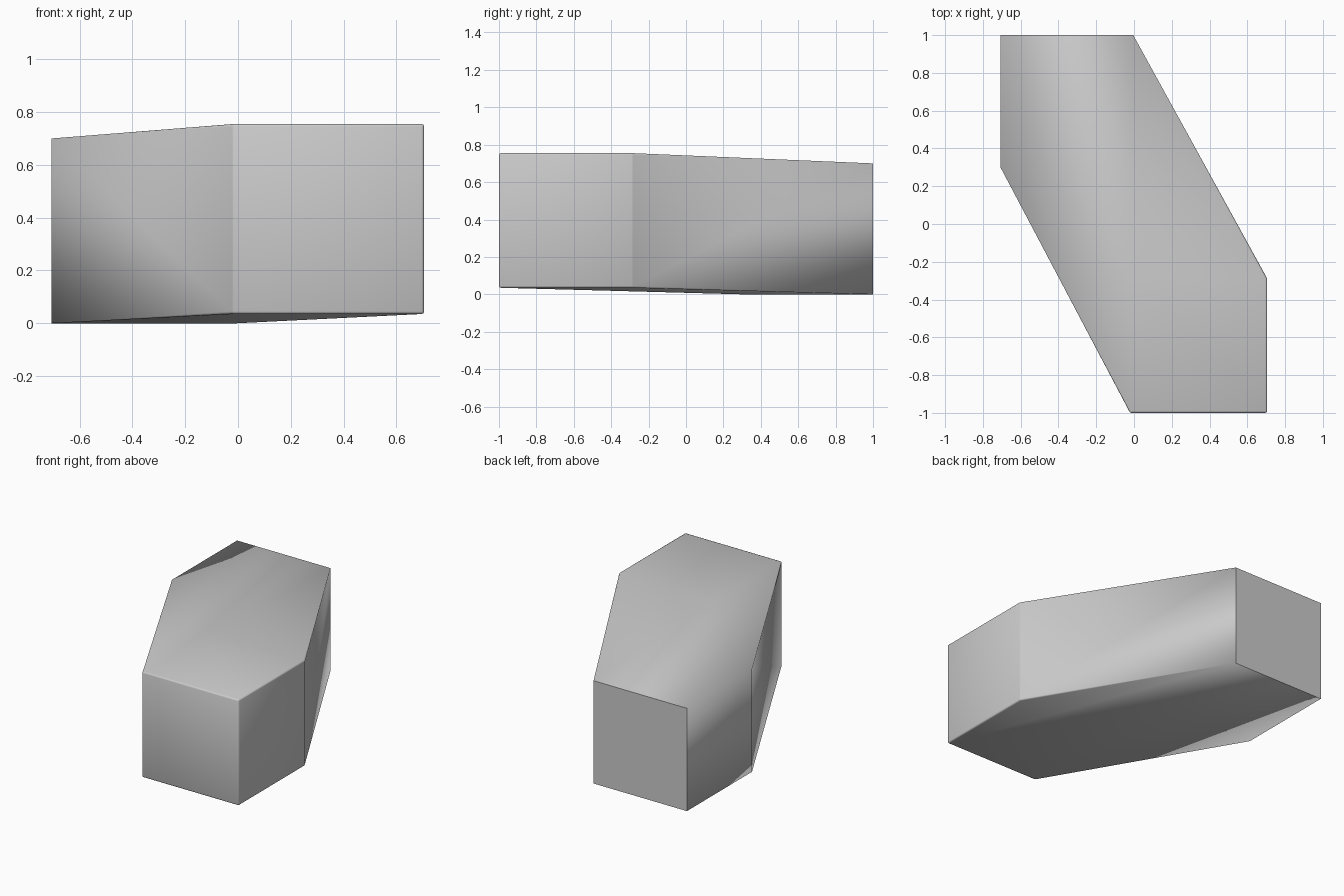
import bpy, bmesh
from mathutils import Matrix, Vector

if "Cube" in bpy.data.objects:
    bpy.data.objects.remove(bpy.data.objects["Cube"])


def add_box(bm, low, high, bevel=0.0):
    """Box between two corners, with optional slightly rounded edges."""
    low, high = Vector(low), Vector(high)
    size = high - low
    mat = Matrix.Translation((low + high) / 2) @ Matrix.Diagonal((*size, 1.0))
    verts = bmesh.ops.create_cube(bm, size=1.0, matrix=mat)["verts"]
    if bevel:
        edges = list({e for v in verts for e in v.link_edges})
        bmesh.ops.bevel(bm, geom=edges, offset=bevel, segments=2,
                        profile=0.5, affect='EDGES')


# Two end blocks: back-left on the ground, front-right slightly raised
bm = bmesh.new()
add_box(bm, (-0.707, 0.30, 0.0), (-0.004, 1.0, 0.70))
add_box(bm, (-0.025, -1.0, 0.035), (0.705, -0.28, 0.755), bevel=0.01)

# Skin stretched around both blocks
points = [v.co.copy() for v in bm.verts]
bm.free()
bm = bmesh.new()
for p in points:
    bm.verts.new(p)
hull = bmesh.ops.convex_hull(bm, input=bm.verts)
bmesh.ops.delete(bm, geom=[v for v in bm.verts if not v.link_faces], context='VERTS')
bmesh.ops.dissolve_limit(bm, angle_limit=0.002, verts=bm.verts, edges=bm.edges)
bmesh.ops.recalc_face_normals(bm, faces=bm.faces)

# Smooth shading everywhere except the flat back end
for f in bm.faces:
    back = f.normal.y > 0.99
    f.smooth = not back
    if back:
        for e in f.edges:
            e.smooth = False

mesh = bpy.data.meshes.new("slanted_block")
bm.to_mesh(mesh)
bm.free()
block = bpy.data.objects.new("slanted_block", mesh)
bpy.context.collection.objects.link(block)
